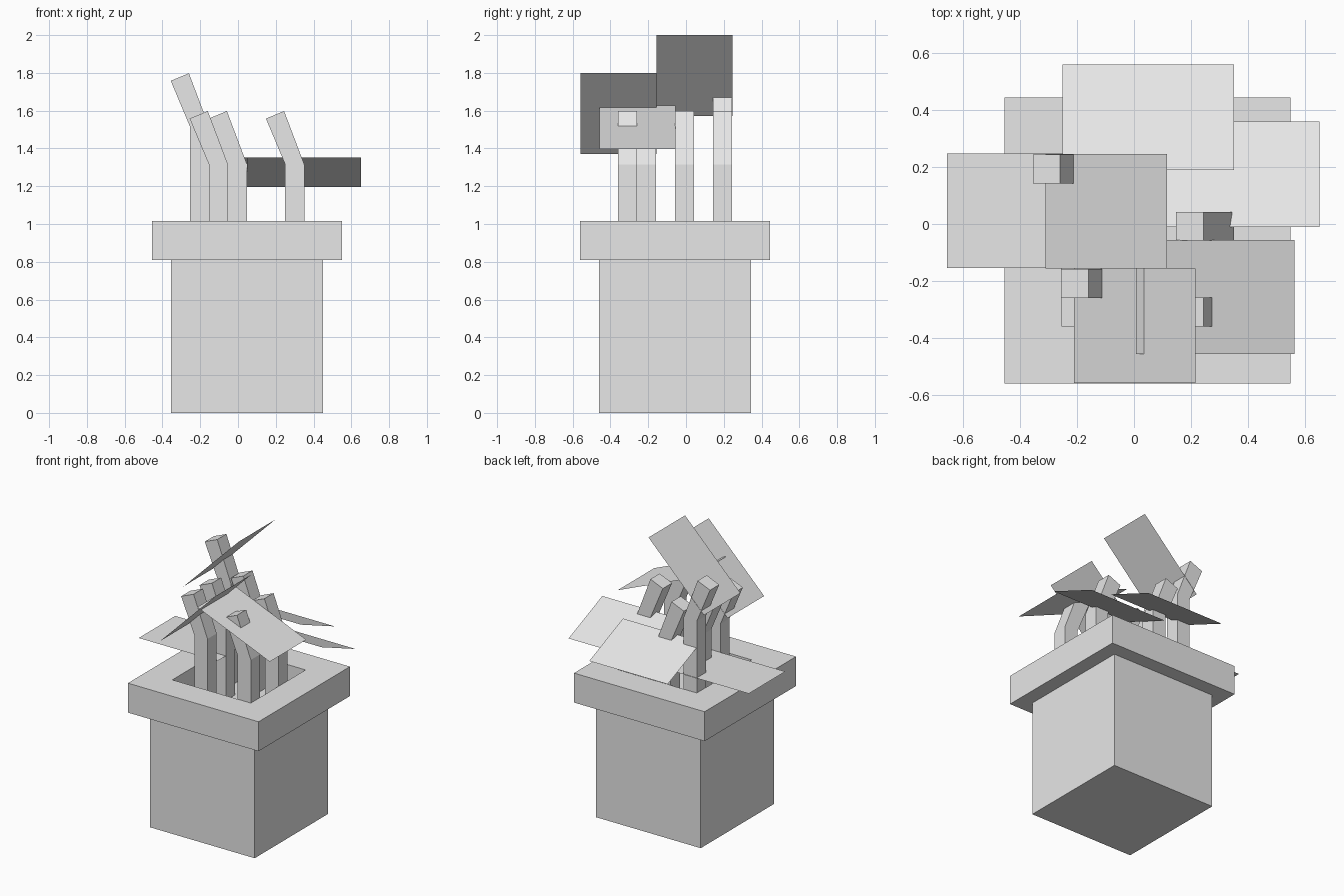
import bpy, bmesh
from math import radians

if "Cube" in bpy.data.objects:
    bpy.data.objects.remove(bpy.data.objects["Cube"], do_unlink=True)

grey = bpy.data.materials.new("plain_grey")
grey.use_nodes = True
colour = (0.8, 0.8, 0.8, 1)
grey.diffuse_color = colour
grey.node_tree.nodes["Principled BSDF"].inputs["Base Color"].default_value = colour

CX, CY = 0.048, -0.058      # pot centre
FLOOR, TOP = 0.81, 1.015    # rim bottom and top


def finish(name, bm):
    bmesh.ops.recalc_face_normals(bm, faces=bm.faces)
    mesh = bpy.data.meshes.new(name)
    bm.to_mesh(mesh)
    bm.free()
    mesh.materials.append(grey)
    obj = bpy.data.objects.new(name, mesh)
    bpy.context.collection.objects.link(obj)
    return obj


# Pot: square rings from the base, out over the rim and down to the soil
def pot():
    bm = bmesh.new()
    rings = []
    for half, z in ((0.403, 0), (0.403, FLOOR), (0.503, FLOOR),
                    (0.503, TOP), (0.302, TOP), (0.302, FLOOR)):
        rings.append([bm.verts.new((CX + sx * half, CY + sy * half, z))
                      for sx, sy in ((-1, -1), (1, -1), (1, 1), (-1, 1))])
    for a, b in zip(rings, rings[1:]):
        for i in range(4):
            j = (i + 1) % 4
            bm.faces.new((a[i], a[j], b[j], b[i]))
    bm.faces.new(rings[0])
    bm.faces.new(rings[-1])
    finish("pot", bm)


# Stem: square post whose upper part leans toward -x
def stem(name, x, y, rise=0):
    w = 0.101
    fold = 1.315 + rise
    sections = (((x, FLOOR), (x + w, FLOOR)),
                ((x, fold), (x + w, fold)),
                ((x - 0.102, fold + 0.243), (x + w - 0.107, fold + 0.283)))
    bm = bmesh.new()
    rings = []
    for (xa, za), (xb, zb) in sections:
        rings.append([bm.verts.new(p) for p in (
            (xa, y, za), (xb, y, zb), (xb, y + w, zb), (xa, y + w, za))])
    for a, b in zip(rings, rings[1:]):
        for i in range(4):
            j = (i + 1) % 4
            bm.faces.new((a[i], a[j], b[j], b[i]))
    bm.faces.new(rings[0])
    bm.faces.new(rings[-1])
    finish(name, bm)


# Leaf: a flat rectangular sheet, tilted about x or y
def leaf(name, centre, tilt_x=0, tilt_y=0):
    bm = bmesh.new()
    bm.faces.new([bm.verts.new((sx * 0.302, sy * 0.201, 0))
                  for sx, sy in ((-1, -1), (1, -1), (1, 1), (-1, 1))])
    obj = finish(name, bm)
    obj.location = centre
    obj.rotation_euler = (radians(tilt_x), radians(tilt_y), 0)


pot()

stem("stem_front_left", 0.25, -0.36)
stem("stem_middle_left", 0.25, -0.058)
stem("stem_front_right", -0.154, -0.26)
stem("stem_middle_right", -0.154, -0.058)
stem("stem_back", -0.053, 0.143)
stem("stem_tall", -0.254, 0.143, rise=0.2)

leaf("leaf_left", (0.35, 0.175, 1.274), tilt_x=-22.5)
leaf("leaf_back", (0.05, 0.376, 1.274), tilt_x=-22.5)
leaf("leaf_front_left", (0.286, -0.257, 1.513), tilt_y=22.5)
leaf("leaf_top", (-0.097, 0.045, 1.786), tilt_y=-45)
leaf("leaf_front", (0.003, -0.358, 1.585), tilt_y=-45)
leaf("leaf_right", (-0.355, 0.047, 1.12))
